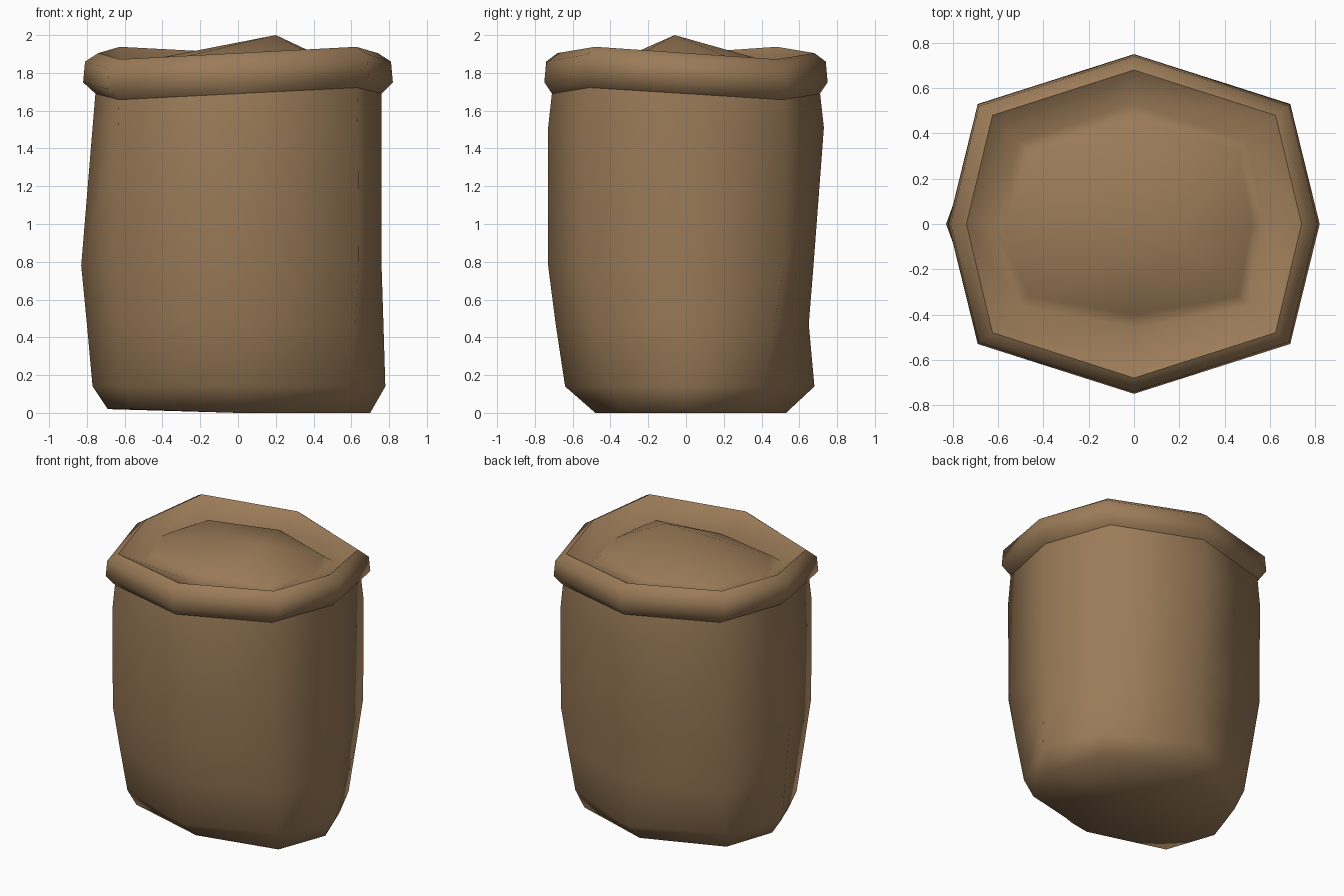
import bpy, bmesh, math

if "Cube" in bpy.data.objects:
    bpy.data.objects.remove(bpy.data.objects["Cube"])

mat = bpy.data.materials.new("sack brown")
mat.diffuse_color = (0.33, 0.20, 0.098, 1)
mat.use_nodes = True
mat.node_tree.nodes["Principled BSDF"].inputs["Base Color"].default_value = mat.diffuse_color

# Rings: left x, right x, front y, back y, corner x, corner y, height, corner twist
rings = [
    (-0.69, 0.70, -0.48, 0.53, 0.57, 0.35, 0.00, 0.00),
    (-0.77, 0.78, -0.64, 0.68, 0.60, 0.41, 0.14, 0.00),
    (-0.80, 0.77, -0.69, 0.65, 0.62, 0.47, 0.47, 0.00),
    (-0.83, 0.76, -0.73, 0.675, 0.64, 0.52, 0.78, 0.00),
    (-0.77, 0.76, -0.73, 0.73, 0.635, 0.53, 1.51, 0.02),
    (-0.755, 0.76, -0.71, 0.71, 0.63, 0.51, 1.69, 0.10),
    # rolled rim
    (-0.82, 0.82, -0.75, 0.75, 0.69, 0.53, 1.75, 0.10),
    (-0.81, 0.81, -0.74, 0.74, 0.685, 0.52, 1.86, 0.11),
    (-0.74, 0.74, -0.68, 0.68, 0.625, 0.48, 1.905, 0.11),
    # sunken trough, then shoulder of the mound
    (-0.62, 0.57, -0.46, 0.53, 0.51, 0.36, 1.815, 0.06),
    (-0.57, 0.52, -0.40, 0.47, 0.46, 0.32, 1.85, 0.04),
]
SHARP_RINGS = (5, 8)

bm = bmesh.new()


def add_ring(x0, x1, y0, y1, cx, cy, z, twist):
    pts = [(x1, 0), (cx, cy), (0, y1), (-cx, cy),
           (x0, 0), (-cx, -cy), (0, y0), (cx, -cy)]
    return [bm.verts.new((x, y, z - twist * x * y + (0.02 if z == 0 and x < -0.5 else 0)))
            for x, y in pts]


loops = [add_ring(*r) for r in rings]
for a, b in zip(loops, loops[1:]):
    for i in range(8):
        j = (i + 1) % 8
        bm.faces.new((a[i], a[j], b[j], b[i]))

# Closed base and off-centre mound of contents
base = bm.verts.new((0, 0, 0))
peak = bm.verts.new((0.2, -0.06, 2.0))
for i in range(8):
    j = (i + 1) % 8
    bm.faces.new((base, loops[0][j], loops[0][i]))
    bm.faces.new((peak, loops[-1][i], loops[-1][j]))

# Smooth shading, with sharp lines under the rim and on its lip
bmesh.ops.recalc_face_normals(bm, faces=bm.faces[:])
for f in bm.faces:
    f.smooth = True
for r in SHARP_RINGS:
    for i in range(8):
        bm.edges.get((loops[r][i], loops[r][(i + 1) % 8])).smooth = False

me = bpy.data.meshes.new("sack")
bm.to_mesh(me)
bm.free()
me.materials.append(mat)
sack = bpy.data.objects.new("sack", me)
bpy.context.collection.objects.link(sack)
